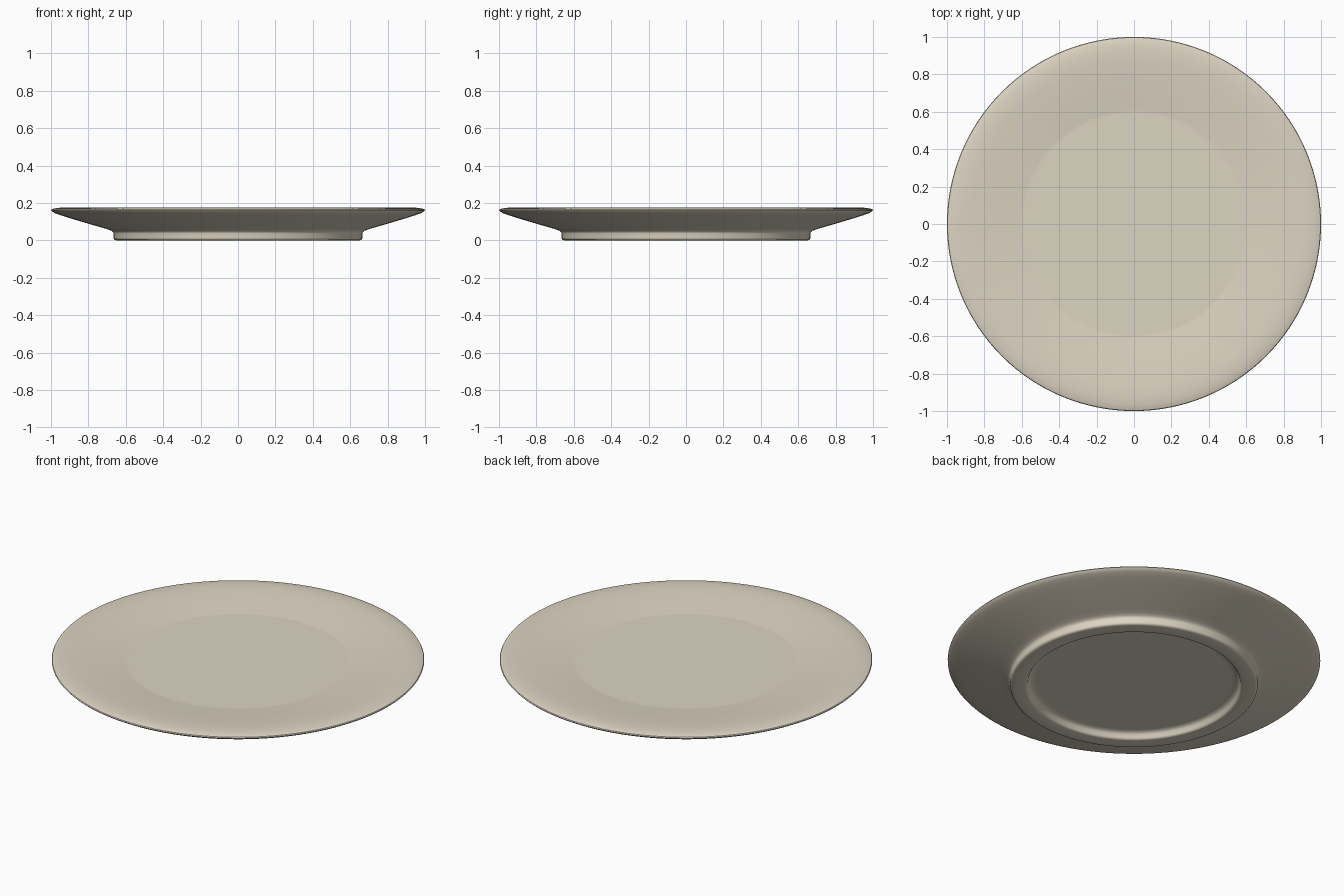
import bpy, bmesh, math

# Half section of the plate (radius, height), from underside centre to upper centre
profile = [
    # recessed underside and foot ring
    (0.0, 0.040), (0.52, 0.040), (0.535, 0.040), (0.555, 0.036), (0.566, 0.026),
    (0.571, 0.010), (0.577, 0.002), (0.585, 0.0), (0.648, 0.0), (0.658, 0.002),
    (0.664, 0.008), (0.665, 0.015), (0.665, 0.036), (0.667, 0.043), (0.674, 0.050),
    (0.690, 0.057),
    # flaring outer wall
    (0.72, 0.066), (0.78, 0.083), (0.84, 0.101), (0.90, 0.119), (0.95, 0.135),
    (0.98, 0.146),
    # rounded rim
    (0.994, 0.154), (1.0, 0.161), (0.997, 0.166), (0.985, 0.170), (0.965, 0.1735),
    (0.94, 0.1755), (0.91, 0.176),
    # gently dished upper face and flat well
    (0.87, 0.1745), (0.82, 0.171), (0.76, 0.166), (0.70, 0.160), (0.65, 0.155),
    (0.61, 0.151), (0.60, 0.150), (0.59, 0.150), (0.0, 0.150),
]

bm = bmesh.new()
verts = [bm.verts.new((r, 0, z)) for r, z in profile]
edges = [bm.edges.new(pair) for pair in zip(verts, verts[1:])]
bmesh.ops.spin(bm, geom=verts + edges, cent=(0, 0, 0), axis=(0, 0, 1),
               angle=2 * math.pi, steps=128, use_merge=True)
bmesh.ops.remove_doubles(bm, verts=bm.verts[:], dist=1e-5)
bmesh.ops.recalc_face_normals(bm, faces=bm.faces[:])

mesh = bpy.data.meshes.new("plate")
bm.to_mesh(mesh)
bm.free()
plate = bpy.data.objects.new("plate", mesh)
bpy.context.collection.objects.link(plate)

# Warm off-white ceramic
glaze = bpy.data.materials.new("cream_ceramic")
glaze.diffuse_color = (0.72, 0.66, 0.54, 1)
mesh.materials.append(glaze)

bpy.context.view_layer.objects.active = plate
plate.select_set(True)
bpy.ops.object.shade_smooth_by_angle(angle=math.radians(40))
